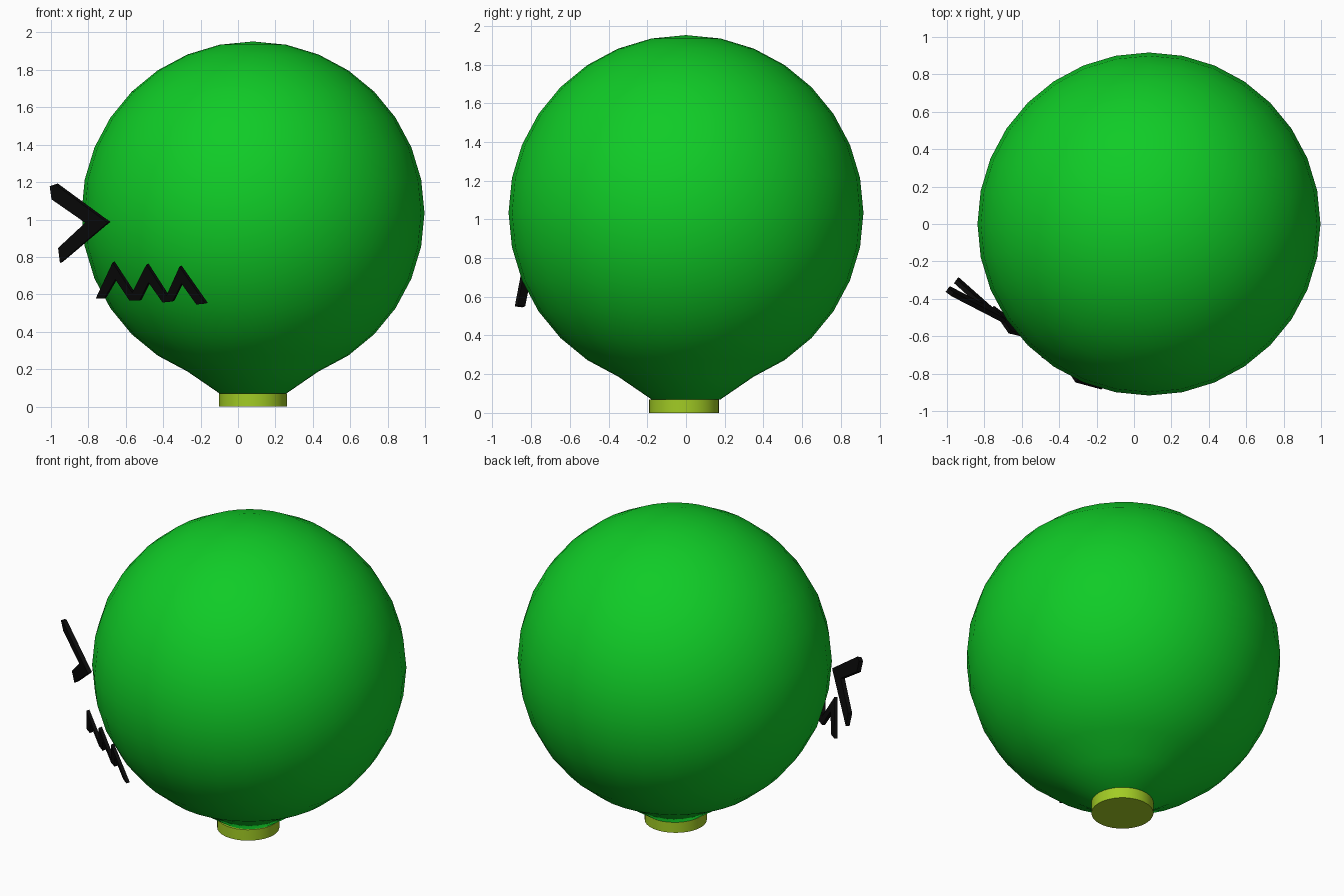
import bpy, bmesh
from mathutils import Vector

cube = bpy.data.objects.get("Cube")
if cube:
    bpy.data.objects.remove(cube, do_unlink=True)


def material(name, rgb):
    m = bpy.data.materials.new(name)
    m.use_nodes = True
    m.diffuse_color = (*rgb, 1)
    m.node_tree.nodes["Principled BSDF"].inputs["Base Color"].default_value = (*rgb, 1)
    return m


green = material("leaf_green", (0.005, 0.6, 0.02))
olive = material("yellow_green", (0.36, 0.6, 0.018))
black = material("black", (0.003, 0.003, 0.003))


def finish(bm, name, mat):
    bmesh.ops.recalc_face_normals(bm, faces=bm.faces[:])
    mesh = bpy.data.meshes.new(name)
    bm.to_mesh(mesh)
    bm.free()
    mesh.materials.append(mat)
    obj = bpy.data.objects.new(name, mesh)
    bpy.context.collection.objects.link(obj)
    return obj


def flat_shape(name, outline, point, normal, thickness):
    """Plate whose x-z outline is laid onto a slanted plane."""
    p, n = Vector(point), Vector(normal).normalized()
    bm = bmesh.new()
    verts = []
    for x, z in outline:
        y = p.y - (n.x * (x - p.x) + n.z * (z - p.z)) / n.y
        verts.append(bm.verts.new(Vector((x, y, z)) - n * thickness / 2))
    face = bm.faces.new(verts)
    extruded = bmesh.ops.extrude_face_region(bm, geom=[face])["geom"]
    moved = [v for v in extruded if isinstance(v, bmesh.types.BMVert)]
    bmesh.ops.translate(bm, verts=moved, vec=n * thickness)
    return finish(bm, name, black)


# Round body, lowest ring pulled down into a neck
CENTRE = Vector((0.08, 0, 1.035))
NECK_Z = 0.07
bm = bmesh.new()
bmesh.ops.create_uvsphere(bm, u_segments=32, v_segments=16, radius=0.917)
bmesh.ops.translate(bm, verts=bm.verts[:], vec=CENTRE)
for v in bm.verts:
    if v.co.z < 0.16:
        v.co.z = NECK_Z
for f in bm.faces:
    f.smooth = True
finish(bm, "body", green)

# Short round base
bm = bmesh.new()
bmesh.ops.create_cone(bm, cap_ends=True, segments=32, radius1=0.181, radius2=0.181, depth=NECK_Z)
bmesh.ops.translate(bm, verts=bm.verts[:], vec=(CENTRE.x, -0.01, NECK_Z / 2))
base = finish(bm, "base", olive)
bpy.context.view_layer.objects.active = base
base.select_set(True)
bpy.ops.object.shade_smooth_by_angle()

# Squinting eye
flat_shape("eye",
           [(-1.0, 1.18), (-0.97, 1.19), (-0.69, 0.985), (-0.945, 0.77),
            (-0.955, 0.85), (-0.81, 0.985), (-0.99, 1.11)],
           (-0.69, -0.52, 0.985), (-0.557, -0.81, -0.19), 0.025)

# Zigzag mouth
upper = [(-0.755, 0.58), (-0.665, 0.773), (-0.56, 0.612), (-0.484, 0.762),
         (-0.377, 0.596), (-0.307, 0.751), (-0.168, 0.553)]
lower = [(-0.709, 0.58), (-0.65, 0.682), (-0.575, 0.569), (-0.521, 0.569), (-0.473, 0.666),
         (-0.398, 0.559), (-0.345, 0.564), (-0.297, 0.66), (-0.217, 0.548)]
flat_shape("mouth", upper + lower[::-1], (-0.42, -0.72, 0.65), (-0.58, -0.77, -0.26), 0.02)
